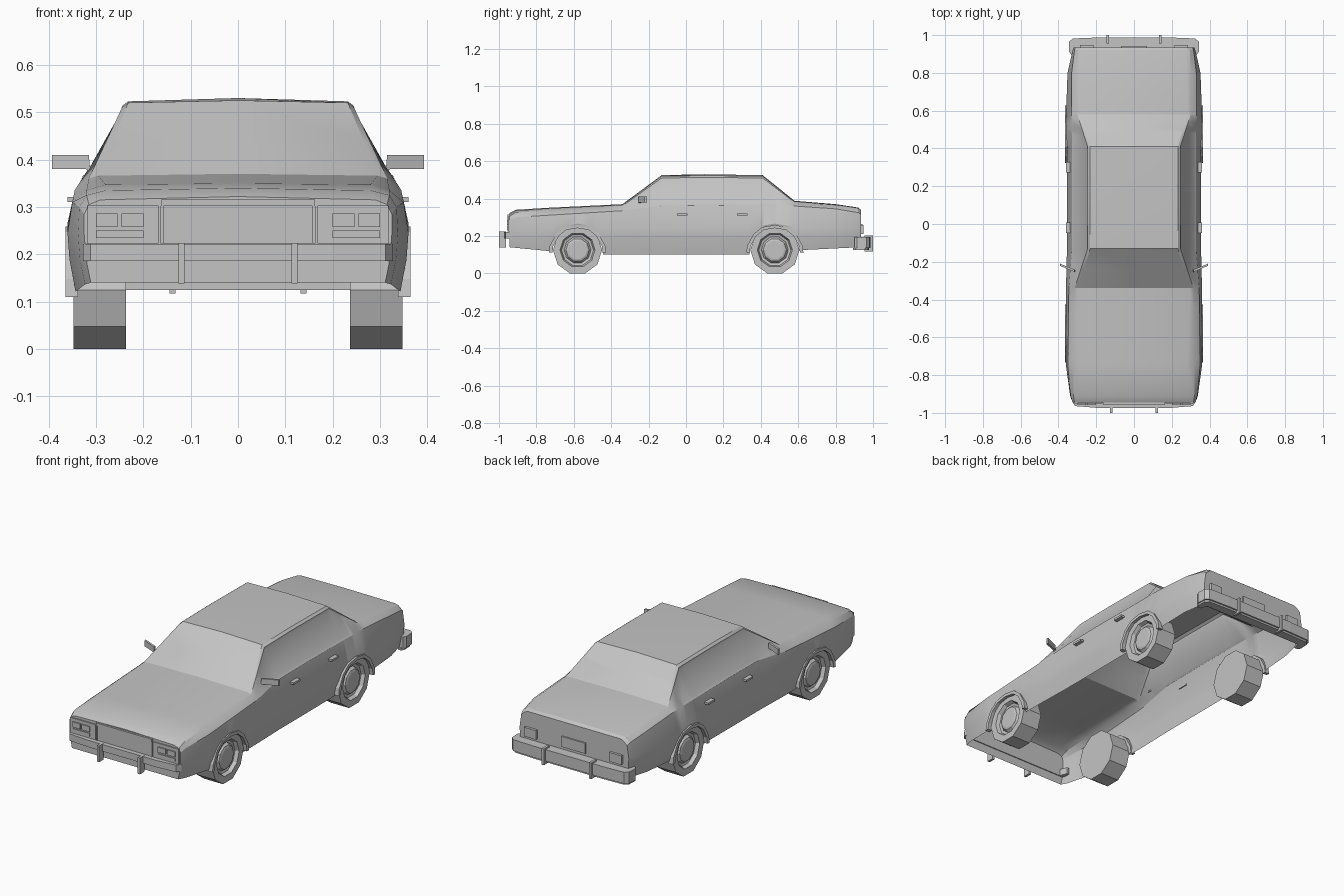
import bpy, bmesh, math

cube = bpy.data.objects.get("Cube")
if cube:
    bpy.data.objects.remove(cube, do_unlink=True)

grey = bpy.data.materials.new("plain grey")
grey.use_nodes = True
GREY = (0.55, 0.55, 0.55, 1)
grey.diffuse_color = GREY
grey.node_tree.nodes["Principled BSDF"].inputs["Base Color"].default_value = GREY


def finish(name, bm, smooth=None):
    bmesh.ops.recalc_face_normals(bm, faces=bm.faces)
    mesh = bpy.data.meshes.new(name)
    bm.to_mesh(mesh)
    bm.free()
    mesh.materials.append(grey)
    ob = bpy.data.objects.new(name, mesh)
    bpy.context.collection.objects.link(ob)
    if smooth:
        bpy.ops.object.select_all(action="DESELECT")
        ob.select_set(True)
        bpy.context.view_layer.objects.active = ob
        bpy.ops.object.shade_smooth_by_angle(angle=math.radians(smooth))
    return ob


def prism(name, pts, a, b, axis):
    """Extrude a 2D outline from a to b along the given axis."""
    bm = bmesh.new()

    def put(p, t):
        co = list(p)
        co.insert("xyz".index(axis), t)
        return bm.verts.new(co)
    lo, hi = [put(p, a) for p in pts], [put(p, b) for p in pts]
    bm.faces.new(lo)
    bm.faces.new(hi)
    for i in range(len(pts)):
        k = (i + 1) % len(pts)
        bm.faces.new((lo[i], lo[k], hi[k], hi[i]))
    return finish(name, bm)


def box(name, x, y, z):
    return prism(name, [(x[0], y[0]), (x[1], y[0]), (x[1], y[1]), (x[0], y[1])], *z, "z")


def lerp(table, t):
    """Interpolate rows of (key, values...) at t."""
    for p, q in zip(table, table[1:]):
        if t <= q[0]:
            f = max(0, (t - p[0]) / (q[0] - p[0]))
            return [u + (v - u) * f for u, v in zip(p[1:], q[1:])]
    return list(table[-1][1:])


SIDES = (("left", 1), ("right", -1))
AXLES = (("front", -0.58), ("rear", 0.475))
ARCH = [(0, .242), (.06, .232), (.1, .2), (.13, .145)]
SILL = [(-.945, .14), (-.74, .12), (-.43, .1), (.33, .1), (.62, .125), (.935, .14)]
# y, widest x, belt x z, upper side x z, top edge x z, centre z
BODY = [
    (-.945, .325, .325, .285, .315, .305, .29, .315, .322),
    (-.91, .338, .335, .30, .32, .325, .28, .335, .34),
    (-.75, .36, .35, .31, .32, .335, .28, .347, .35),
    (-.34, .36, .345, .335, .315, .36, .295, .366, .37),
    (-.13, .355, .328, .362, .245, .51, .232, .52, .525),
    (.1, .355, .328, .365, .245, .513, .232, .523, .53),
    (.41, .355, .328, .362, .245, .51, .232, .52, .525),
    (.58, .36, .33, .36, .30, .38, .285, .385, .388),
    (.8, .352, .33, .345, .30, .365, .28, .368, .37),
    (.92, .325, .315, .325, .295, .345, .275, .35, .352),
    (.935, .32, .31, .315, .285, .335, .27, .34, .34),
]


def section(y):
    wide, bx, bz, sx, sz, ex, ez, cz = lerp(BODY, y)
    low = lerp(SILL, y)[0]
    for _, c in AXLES:
        if abs(y - c) < .131:
            low = lerp(ARCH, abs(y - c))[0]
    half = [(wide - .02 * (.24 - min(low, .24)) / .14, low),
            (wide - .004, max(.19, low + .012)),
            (wide, max(.245, low + .024)),
            (bx, bz), (sx, sz), (ex, ez)]
    return half + [(0, cz)] + [(-x, z) for x, z in reversed(half)]


# Body shell, lofted along its length and open underneath
stations = {k[0] for k in BODY} | {-.24, .5}
for _, c in AXLES:
    stations |= {c + s * d for d in (0, .06, .1, .13, .136) for s in (-1, 1)}
bm = bmesh.new()
rings = [[bm.verts.new((x, y, z)) for x, z in section(y)] for y in sorted(stations)]
glass = {1: [], -1: []}
for a, b in zip(rings, rings[1:]):
    for j in range(len(a) - 1):
        f = bm.faces.new((a[j], a[j + 1], b[j + 1], b[j]))
        mid = f.calc_center_median()
        if j in (3, 8) and -.24 < mid.y < .5:
            glass[1 if j == 3 else -1].append(f)
for ring in (rings[0], rings[-1]):
    bm.faces.new(ring)
bmesh.ops.recalc_face_normals(bm, faces=bm.faces)
# Side windows set slightly into the cabin
for faces in glass.values():
    bmesh.ops.inset_region(bm, faces=faces, thickness=.012, depth=-.004,
                           use_even_offset=True)
finish("body_shell", bm, 25)

# Wheels: a ten-sided lathe with a dished rim
R = .125 / math.cos(math.pi / 10)
WHEEL = [(R, .237), (R, .347), (.094, .347), (.086, .328), (.072, .324),
         (.062, .338), (.05, .342)]
for axle, cy in AXLES:
    for side, s in SIDES:
        bm = bmesh.new()
        loops = []
        for r, x in WHEEL:
            angles = [math.pi * (2 * i + 1) / 10 for i in range(10)]
            loops.append([bm.verts.new((s * x, cy + r * math.sin(t), .125 - r * math.cos(t)))
                          for t in angles])
        for a, b in zip(loops, loops[1:]):
            for i in range(10):
                k = (i + 1) % 10
                bm.faces.new((a[i], a[k], b[k], b[i]))
        bm.faces.new(loops[0])
        bm.faces.new(loops[-1])
        finish(f"{axle}_wheel_{side}", bm)

        # Flared lip around the wheel opening
        inner = [(-d, z) for d, z in reversed(ARCH)] + ARCH[1:]
        inner = [(-.134, .112)] + inner + [(.134, .112)]
        outer = [(d * 1.14, .125 + (z - .125) * 1.14) for d, z in inner]
        band = [(cy + d, z) for d, z in inner + outer[::-1]]
        prism(f"{axle}_arch_lip_{side}", band, s * .338, s * .364, "x")

# Bumpers wrapping round the corners, with upright guards
FRONT = [(.325, -.90), (.327, -.94), (.312, -.964), (.2, -.973)]
REAR = [(.335, .90), (.345, .915), (.343, .965), (.325, .982), (.2, .987)]


def bumper(name, outline, inner_y, z0, z1):
    inside = [(.2, inner_y), (.3, inner_y), (.312, outline[0][1])]
    half = inside + outline
    loop = half + [(-x, y) for x, y in reversed(half)]
    prism(name, loop, z0, z1, "z")


bumper("front_bumper", FRONT, -.94, .186, .222)
bumper("rear_bumper", REAR, .93, .135, .195)
bumper("rear_bumper_lower_edge", [(x - .006, y - .008) for x, y in REAR], .93, .125, .136)

for side, s in SIDES:
    box(f"front_guard_{side}", (s * .113, s * .126), (-1, -.962), (.138, .224))
    box(f"rear_guard_{side}", (s * .132, s * .145), (.955, 1), (.117, .203))

    # Headlamp bezel, two lamps and the signal strip below
    box(f"headlamp_bezel_{side}", (s * .168, s * .318), (-.951, -.943), (.223, .303))
    box(f"inner_lamp_{side}", (s * .2, s * .246), (-.957, -.95), (.258, .286))
    box(f"outer_lamp_{side}", (s * .254, s * .3), (-.957, -.95), (.258, .286))
    box(f"signal_strip_{side}", (s * .2, s * .3), (-.956, -.95), (.234, .25))
    box(f"tail_lamp_{side}", (s * .215, s * .285), (.934, .948), (.21, .258))

    # Door mirror on a short stalk
    head = [(.308, .372), (.322, .38), (.393, .38), (.393, .41), (.315, .41), (.313, .388)]
    mirror = prism(f"door_mirror_{side}", [(s * x, z) for x, z in head], -.006, .006, "y")
    for v in mirror.data.vertices:
        v.co.y += -.25 + (abs(v.co.x) - .31) * .42

    for place, y in (("front", -.02), ("rear", .3)):
        box(f"{place}_door_handle_{side}", (s * .335, s * .36), (y - .028, y + .028),
            (.31, .321))

# Grille panel with a raised frame, and the rear plate
box("grille_panel", (-.158, .158), (-.95, -.943), (.223, .302))
box("grille_top_bar", (-.163, .163), (-.955, -.943), (.302, .316))
for side, s in SIDES:
    box(f"grille_side_bar_{side}", (s * .157, s * .164), (-.955, -.943), (.223, .302))
box("rear_plate", (-.07, .07), (.934, .943), (.21, .265))
